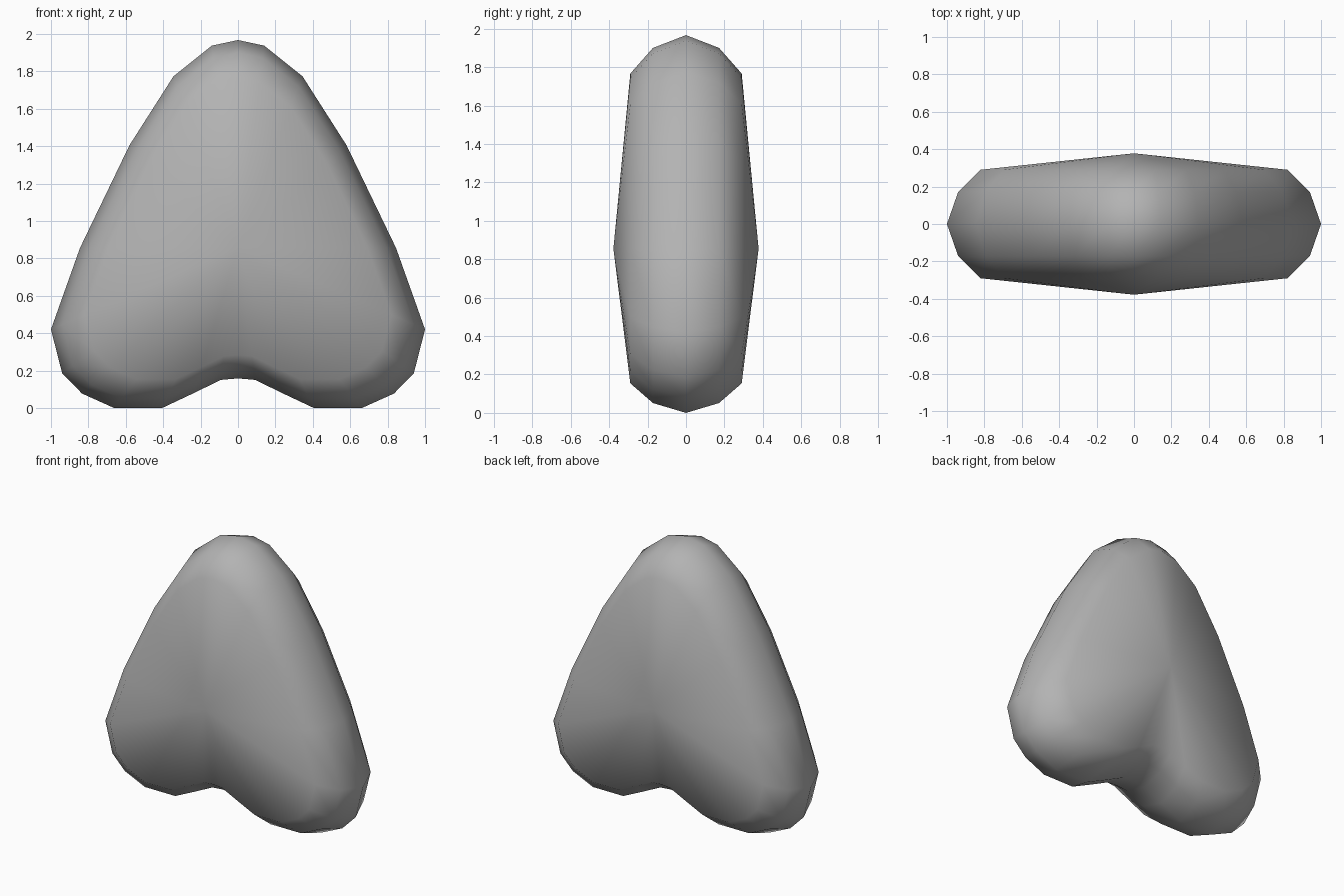
import bpy, bmesh

if "Cube" in bpy.data.objects:
    bpy.data.objects.remove(bpy.data.objects["Cube"])

# Right half of the outline (x, z), from the top down to the bottom notch
half = [(0, 1.967), (0.14, 1.937), (0.345, 1.773), (0.58, 1.405), (0.845, 0.855),
        (1.0, 0.42), (0.94, 0.185), (0.834, 0.077), (0.663, 0), (0.405, 0),
        (0.235, 0.08), (0.092, 0.15), (0, 0.158)]
outline = half + [(-x, z) for x, z in half[-2:0:-1]]
CENTRE_Z = 0.855

# Rounded rim: the outline shrinks towards the centre as it nears front and back
rings = [(-0.29, 0.82), (-0.172, 0.94), (0, 1.0), (0.172, 0.94), (0.29, 0.82)]

bm = bmesh.new()
loops = [[bm.verts.new((x * s, y, CENTRE_Z + (z - CENTRE_Z) * s)) for x, z in outline]
         for y, s in rings]
n = len(outline)
for a, b in zip(loops, loops[1:]):
    for i in range(n):
        j = (i + 1) % n
        bm.faces.new((a[i], a[j], b[j], b[i]))

# Gently domed front and back
for loop, y in ((loops[0], -0.378), (loops[-1], 0.378)):
    tip = bm.verts.new((0, y, CENTRE_Z))
    for i in range(n):
        bm.faces.new((loop[i], loop[(i + 1) % n], tip))

bmesh.ops.recalc_face_normals(bm, faces=bm.faces)
for f in bm.faces:
    f.smooth = True
mesh = bpy.data.meshes.new("rounded_body")
bm.to_mesh(mesh)
bm.free()

# Darker grey surface
grey = bpy.data.materials.new("dark_grey")
grey.diffuse_color = (0.45, 0.45, 0.45, 1)
grey.use_nodes = True
grey.node_tree.nodes["Principled BSDF"].inputs["Base Color"].default_value = grey.diffuse_color
mesh.materials.append(grey)
bpy.context.collection.objects.link(bpy.data.objects.new("rounded_body", mesh))
